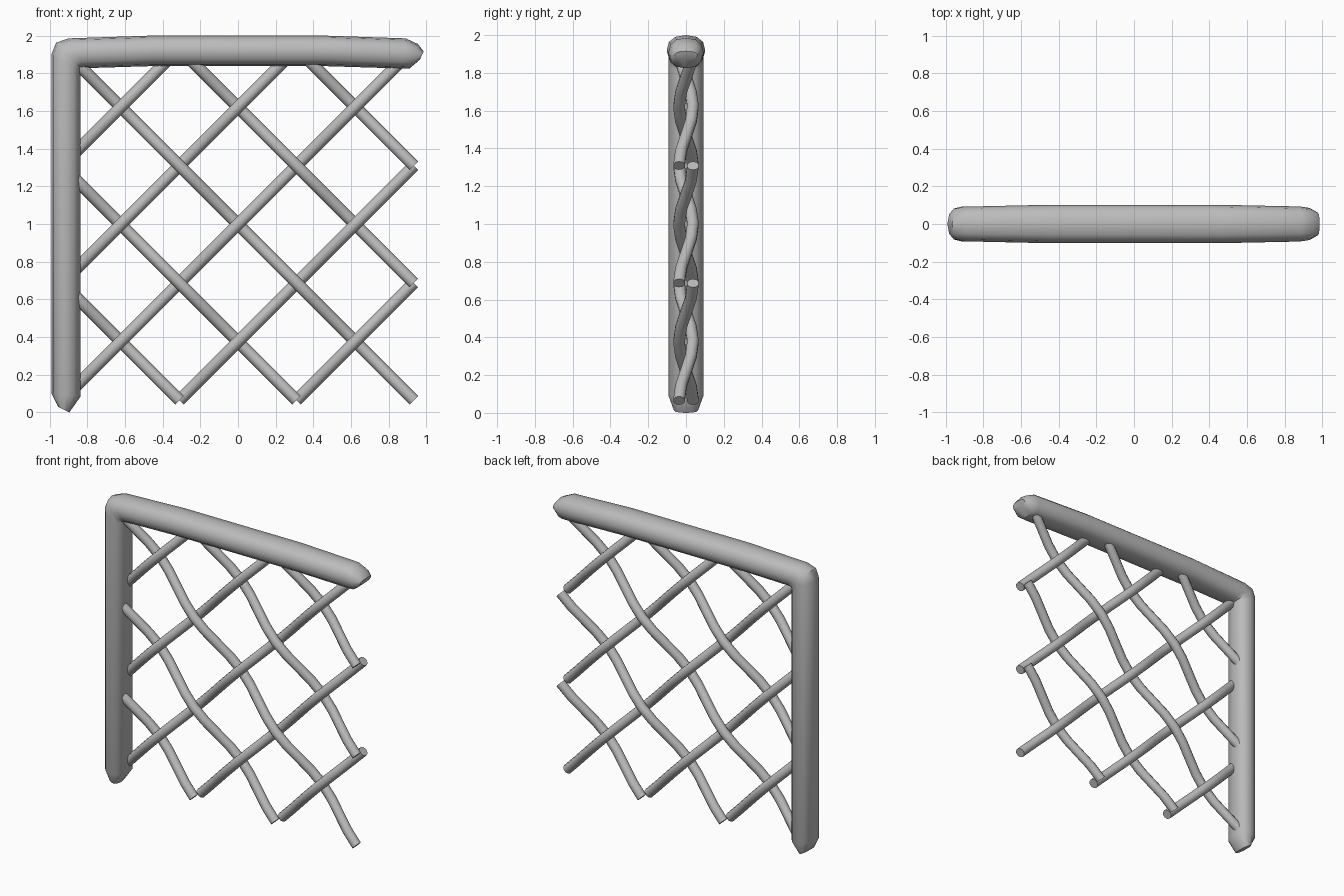
import bpy, bmesh, math
from mathutils import Vector

cube = bpy.data.objects.get("Cube")
if cube:
    bpy.data.objects.remove(cube, do_unlink=True)

steel = bpy.data.materials.new("grey_steel")
steel.use_nodes = True
GREY = (0.5, 0.5, 0.5, 1)
steel.diffuse_color = GREY
steel.node_tree.nodes["Principled BSDF"].inputs["Base Color"].default_value = GREY


def squash(v, power):
    return math.copysign(abs(v) ** power, v)


def loft(name, rings, sides, power=1.0):
    """Skin a tube over rings of (outer xz, inner xz, half depth, y centre)."""
    bm = bmesh.new()
    loops = []
    for outer, inner, depth, y in rings:
        a = Vector((outer[0], y, outer[1]))
        b = Vector((inner[0], y, inner[1]))
        mid, half = (a + b) / 2, (a - b) / 2
        loop = []
        for k in range(sides):
            t = math.tau * k / sides
            across = half * squash(math.cos(t), power)
            out = Vector((0, depth * squash(math.sin(t), power), 0))
            loop.append(bm.verts.new(mid + across + out))
        loops.append(loop)
    for low, high in zip(loops, loops[1:]):
        for k in range(sides):
            n = (k + 1) % sides
            bm.faces.new((low[k], low[n], high[n], high[k]))
    bm.faces.new(loops[0][::-1])
    bm.faces.new(loops[-1])
    bmesh.ops.recalc_face_normals(bm, faces=bm.faces)
    mesh = bpy.data.meshes.new(name)
    bm.to_mesh(mesh)
    bm.free()
    mesh.materials.append(steel)
    obj = bpy.data.objects.new(name, mesh)
    bpy.context.collection.objects.link(obj)
    bpy.ops.object.select_all(action='DESELECT')
    obj.select_set(True)
    bpy.context.view_layer.objects.active = obj
    bpy.ops.object.shade_smooth_by_angle(angle=math.radians(40))
    return obj


# Post and top rail: one bent pipe with a mitred corner and blunt ends
loft("post_and_top_rail", [
    ((-0.955, 0.03), (-0.895, 0.0), 0.065, 0),
    ((-0.99, 0.10), (-0.835, 0.085), 0.093, 0),
    ((-0.99, 1.90), (-0.835, 1.81), 0.093, 0),
    ((-0.965, 1.962), (-0.832, 1.825), 0.093, 0),
    ((-0.90, 1.985), (-0.81, 1.827), 0.093, 0),
    ((-0.45, 2.0), (-0.45, 1.838), 0.102, 0),
    ((0.45, 2.0), (0.45, 1.838), 0.102, 0),
    ((0.89, 1.985), (0.87, 1.825), 0.093, 0),
    ((0.955, 1.955), (0.91, 1.825), 0.085, 0),
    ((0.985, 1.915), (0.965, 1.872), 0.06, 0),
], 12, 0.85)

# Woven wire: diagonals that swap front and back at every crossing
PITCH, RADIUS, WEAVE, STEPS = 0.311, 0.032, 0.037, 4


def wire(name, offset, slope):
    first, last = max(-3, offset - 3), min(3, offset + 3)
    side = Vector((-slope, 1)).normalized() * RADIUS
    rings = []
    for s in range((last - first) * STEPS + 1):
        i = first + s / STEPS
        # Rising wires are mirrored copies of the falling ones
        j = (offset - i) if slope < 0 else (i - offset)
        p = Vector((i * PITCH, 1 + j * PITCH - 0.002))
        y = -slope * WEAVE * math.cos(math.pi * i)
        rings.append((p + side, p - side, RADIUS, y))
    loft(name, rings, 10)


for number, offset in enumerate(range(-4, 5, 2), 1):
    wire(f"falling_wire_{number}", offset, -1)
    wire(f"rising_wire_{number}", offset, 1)
